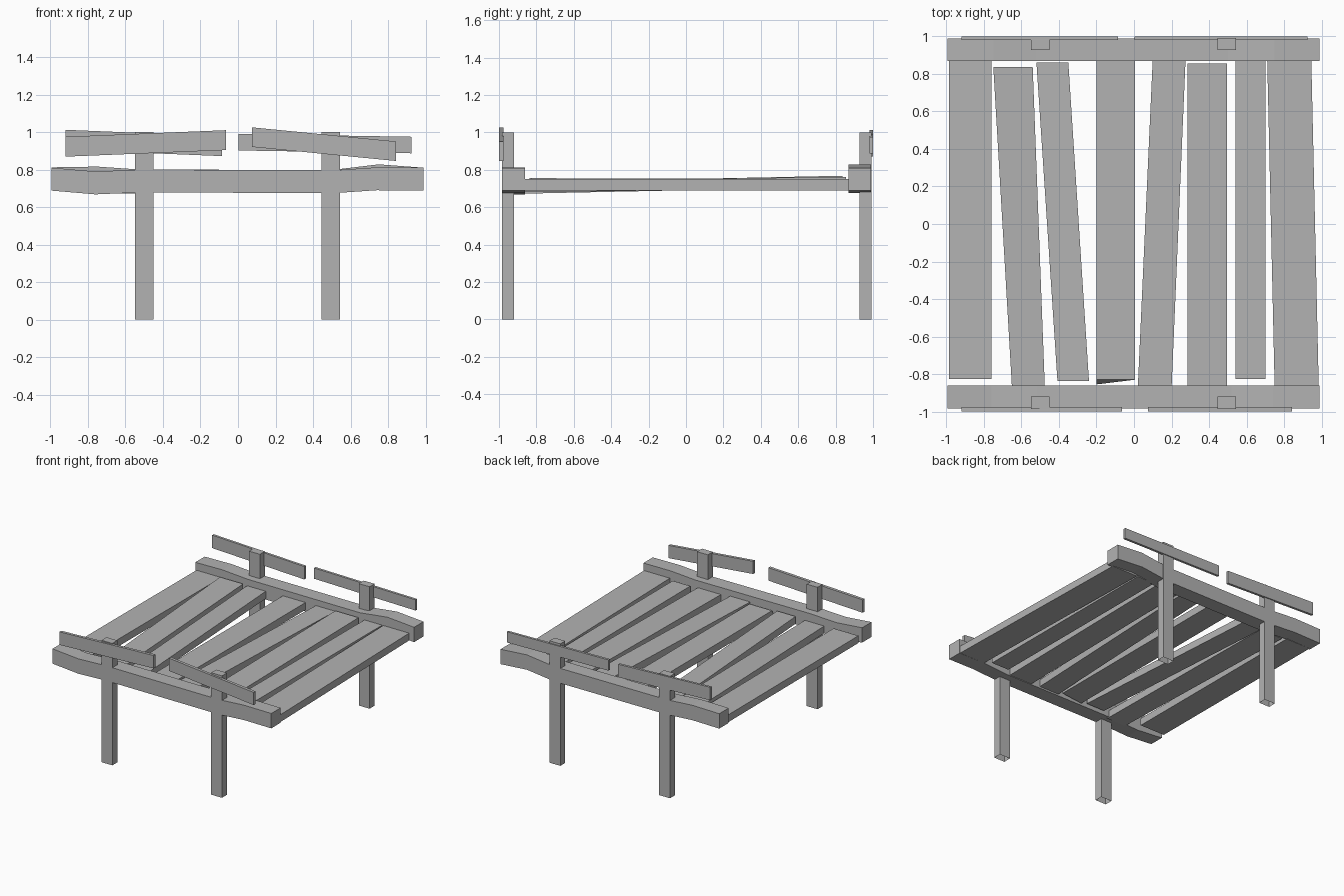
import bpy
import bmesh

cube = bpy.data.objects.get("Cube")
if cube:
    bpy.data.objects.remove(cube, do_unlink=True)

GREY = (0.45, 0.45, 0.45, 1)
wood = bpy.data.materials.new("weathered grey wood")
wood.use_nodes = True
wood.diffuse_color = GREY
wood.node_tree.nodes["Principled BSDF"].inputs["Base Color"].default_value = GREY


def loft(name, rings, closed=True):
    """Skin a row of four-cornered sections; cap the start only if closed."""
    bm = bmesh.new()
    rows = [[bm.verts.new(p) for p in ring] for ring in rings]
    for a, b in zip(rows, rows[1:]):
        for i in range(4):
            j = (i + 1) % 4
            bm.faces.new((a[i], a[j], b[j], b[i]))
    bm.faces.new(rows[-1])
    if closed:
        bm.faces.new(rows[0])
    bmesh.ops.recalc_face_normals(bm, faces=bm.faces)
    mesh = bpy.data.meshes.new(name)
    bm.to_mesh(mesh)
    bm.free()
    mesh.materials.append(wood)
    obj = bpy.data.objects.new(name, mesh)
    bpy.context.collection.objects.link(obj)
    return obj


def board(name, path, height, y0, y1):
    """Upright board following a path of (x, top) points."""
    loft(name, [[(x, y0, z - height), (x, y1, z - height), (x, y1, z), (x, y0, z)]
                for x, z in path])


# Warped side beams
board("front_beam", [(-0.995, 0.81), (-0.76, 0.79), (-0.52, 0.8),
                     (0.52, 0.797), (0.74, 0.812), (0.99, 0.81)], 0.122, -0.983, -0.861)
board("back_beam", [(-0.995, 0.812), (-0.75, 0.816), (-0.52, 0.8),
                    (0.5, 0.798), (0.75, 0.828), (0.99, 0.81)], 0.122, 0.868, 0.99)

# Posts, open underneath
for side, x in (("left", 0.495), ("right", -0.5)):
    for end, y0, y1 in (("front", -0.985, -0.92), ("back", 0.928, 0.992)):
        loft(f"{end}_{side}_post",
             [[(x - 0.049, y0, z), (x + 0.049, y0, z), (x + 0.049, y1, z), (x - 0.049, y1, z)]
              for z in (0, 1)], closed=False)

# Crooked hand rails
board("front_right_rail", [(-0.92, 0.975), (-0.065, 1.01)], 0.106, -1, -0.976)
board("front_left_rail", [(0.075, 1.025), (0.843, 0.95)], 0.104, -1, -0.976)
board("back_right_rail", [(-0.92, 1.012), (-0.085, 0.978)], 0.106, 0.98, 1)
board("back_left_rail", [(0.003, 0.99), (0.925, 0.975)], 0.088, 0.98, 1)

# Deck planks: front x pair, back x pair, front y, back y, front lift, back lift
planks = [
    (-0.985, -0.76, -0.985, -0.76, -0.827, 0.88, 0.005, 0),
    (-0.65, -0.475, -0.75, -0.54, -0.88, 0.838, -0.018, 0.018),
    (-0.408, -0.24, -0.52, -0.35, -0.838, 0.86, 0.005, 0),
    (-0.2, 0.005, -0.2, 0.005, -0.83, 0.88, 0, 0),
    (0.02, 0.2, 0.1, 0.275, -0.88, 0.88, 0, 0),
    (0.285, 0.495, 0.285, 0.495, -0.88, 0.855, -0.01, 0.012),
    (0.54, 0.7, 0.54, 0.7, -0.827, 0.88, 0.005, 0),
    (0.75, 0.985, 0.71, 0.945, -0.88, 0.88, 0, 0),
]
BOTTOM, TOP = 0.69, 0.75
for n, (fl, fr, bl, br, fy, by, fz, bz) in enumerate(planks, 1):
    rings = []
    for l, r, y, dz in ((fl, fr, fy, fz), (bl, br, by, bz)):
        rings.append([(l, y, BOTTOM + dz), (r, y, BOTTOM + dz),
                      (r, y, TOP + dz), (l, y, TOP + dz)])
    plank = loft(f"deck_plank_{n}", rings)
    if n == 4:
        # Splintered lower corner on the middle plank
        plank.data.vertices[0].co.y -= 0.025
